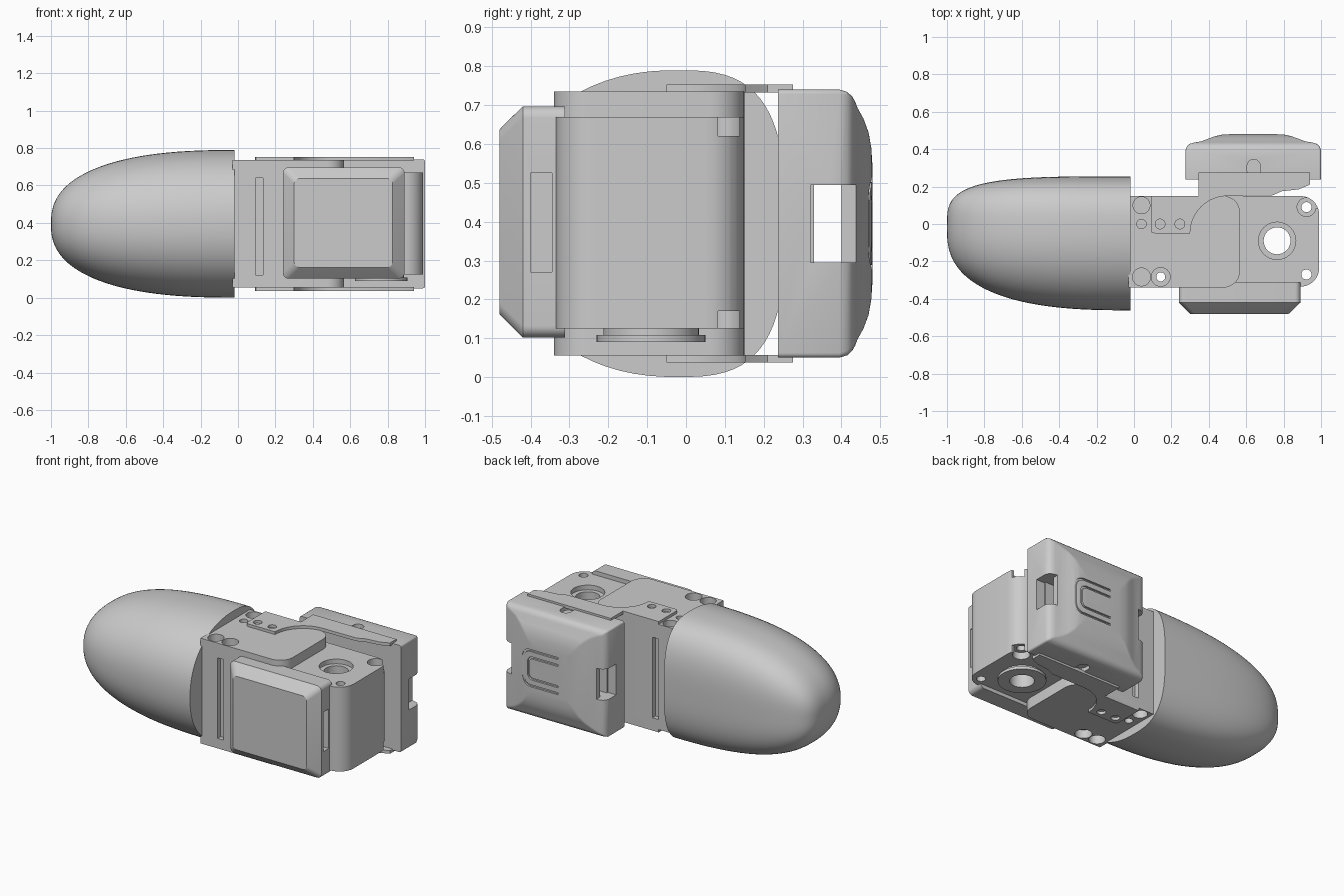
import bpy, bmesh
from math import sin, cos, pi, radians

if "Cube" in bpy.data.objects:
    bpy.data.objects.remove(bpy.data.objects["Cube"])


def loft(name, rings):
    """Skin a list of closed rings and cap both ends."""
    bm = bmesh.new()
    rows = [[bm.verts.new(p) for p in r] for r in rings]
    n = len(rows[0])
    for a, b in zip(rows, rows[1:]):
        for i in range(n):
            j = (i + 1) % n
            bm.faces.new((a[i], a[j], b[j], b[i]))
    bm.faces.new(rows[0][::-1])
    bm.faces.new(rows[-1])
    bmesh.ops.recalc_face_normals(bm, faces=bm.faces[:])
    me = bpy.data.meshes.new(name)
    bm.to_mesh(me)
    bm.free()
    ob = bpy.data.objects.new(name, me)
    bpy.context.collection.objects.link(ob)
    return ob


def prism(name, pts, lo, hi, axis='z'):
    place = {'z': lambda p, h: (p[0], p[1], h),
             'y': lambda p, h: (p[0], h, p[1])}[axis]
    return loft(name, [[place(p, h) for p in pts] for h in (lo, hi)])


def rrect(x0, x1, y0, y1, r, seg=7):
    """Rounded rectangle; r may be a 4-tuple (right-top, left-top, left-bottom, right-bottom)."""
    rs = r if isinstance(r, tuple) else (r,) * 4
    pts = []
    for k, (cx, cy, sx, sy) in enumerate(((x1, y1, -1, -1), (x0, y1, 1, -1), (x0, y0, 1, 1), (x1, y0, -1, 1))):
        q = rs[k]
        if q == 0:
            pts.append((cx, cy))
            continue
        for i in range(seg + 1):
            t = (k + i / seg) * pi / 2
            pts.append((cx + sx * q + q * cos(t), cy + sy * q + q * sin(t)))
    return pts


def circle(x, y, r, n=32):
    return [(x + r * cos(2 * pi * i / n), y + r * sin(2 * pi * i / n)) for i in range(n)]


def cut(ob, cutter):
    m = ob.modifiers.new("cut", 'BOOLEAN')
    m.operation, m.solver, m.object = 'DIFFERENCE', 'EXACT', cutter
    bpy.context.view_layer.objects.active = ob
    bpy.ops.object.modifier_apply(modifier=m.name)
    bpy.data.objects.remove(cutter)


def bore(ob, x, y, r, lo, hi):
    cut(ob, prism("cutter", circle(x, y, r), lo, hi))


def box_cut(ob, x0, x1, y0, y1, z0, z1):
    cut(ob, prism("cutter", rrect(x0, x1, y0, y1, 0), z0, z1))


MID = 0.395   # height of the mirror plane


def both_ends(lo, hi):
    return (lo, hi), (2 * MID - hi, 2 * MID - lo)


# Finger pad: asymmetric superellipse sections shrinking to the tip
def section(u, n=72):
    fall = lambda e: (1 - u ** e) ** (1 / e)
    a, b, c = 0.28 * fall(3.8), 0.437 * fall(2.6), 0.395 * fall(2.45)
    ring = []
    for i in range(n):
        t = 2 * pi * (i + 0.5) / n
        ct, st = cos(t), sin(t)
        e = 2 / 3 if ct > 0 else 2 / 2.2
        y = (a if ct > 0 else -b) * abs(ct) ** e
        z = c * abs(st) ** e * (1 if st > 0 else -1)
        ring.append((-0.02 - 0.98 * u, -0.025 + y, MID + z))
    return ring


N = 36
loft("finger_pad", [section(min(1 - (1 - k / N) ** 2.5, 1 - 1e-6)) for k in range(N + 1)])

# Servo gear case, with screw holes and side grooves
case = prism("gear_case", rrect(-0.03, 0.567, -0.34, 0.15, (0.09, 0, 0, 0.09)), 0.055, 0.735)
for lo, hi in both_ends(0.68, 0.8):
    for x, y, r in ((0.04, 0.1, 0.045), (0.04, -0.283, 0.048), (0.143, -0.283, 0.05), (0.04, 0, 0.025)):
        bore(case, x, y, r, lo, hi)
bore(case, 0.143, -0.283, 0.024, -0.1, 0.9)
for y0, y1 in ((-0.4, -0.31), (0.12, 0.2)):
    box_cut(case, 0.093, 0.135, y0, y1, 0.12, 0.64)

# Servo motor end, lower than the gear case, with axle and corner holes
motor = prism("motor_end", rrect(0.4, 0.99, -0.335, 0.15, (0.1, 0, 0, 0.1)), 0.125, 0.67)
bore(motor, 0.765, -0.09, 0.072, 0, 0.8)
bore(motor, 0.765, -0.09, 0.1, 0.64, 0.8)
for y in (0.09, -0.27):
    bore(motor, 0.922, y, 0.027, 0, 0.8)
for lo, hi in both_ends(0.62, 0.8):
    bore(motor, 0.922, 0.09, 0.05, lo, hi)
    box_cut(motor, 0.93, 1.05, 0.082, 0.132, lo, hi)

# Output horn rings under the axle
for name, r, lo, hi in (("horn_hub", 0.123, 0.106, 0.13), ("horn_disc", 0.14, 0.09, 0.108)):
    horn = prism(name, circle(0.765, -0.09, r, 48), lo, hi)
    bore(horn, 0.765, -0.09, 0.072, 0, 0.3)

# Bracket plates on top and bottom
arc = [(0.5 - 0.2 * cos(t * pi / 20), -0.05 + 0.2 * sin(t * pi / 20)) for t in range(11)]
outline = [(0.09, 0.15), (0.09, -0.03), (0.095, -0.045), (0.11, -0.05)] + arc + [
    (0.74, 0.153), (0.79, 0.175), (0.88, 0.185), (0.94, 0.21), (0.94, 0.275), (0.345, 0.275), (0.345, 0.15)]
for name, (lo, hi) in zip(("bracket_top", "bracket_bottom"), both_ends(0.733, 0.753)):
    plate = prism(name, outline, lo, hi)
    for x in (0.14, 0.245):
        bore(plate, x, 0, 0.026, lo - 0.05, hi + 0.05)

# Rear block: full sections, then stepped in towards its raised back panel
steps = [(0.237, 0, 0), (0.395, 0, 0), (0.415, 0.008, 0.006), (0.428, 0.022, 0.018), (0.435, 0.045, 0.03),
         (0.442, 0.085, 0.048), (0.457, 0.125, 0.075), (0.47, 0.16, 0.11), (0.477, 0.19, 0.15), (0.48, 0.235, 0.195)]
rear = loft("rear_block", [[(x, y, z) for x, z in rrect(0.275 + dx, 1 - dx, 0.05 + dz, 0.74 - dz, 0.012, 4)]
                           for y, dx, dz in steps])
box_cut(rear, 0.2, 1.1, 0.33, 0.4, 0.295, 0.495)
for x0, x1 in ((0.2, 0.335), (0.94, 1.1)):
    box_cut(rear, x0, x1, 0.32, 0.447, 0.295, 0.495)
for lo, hi in both_ends(0.715, 0.8):
    cut(rear, prism("cutter", rrect(0.605, 0.675, 0.25, 0.345, 0.034), lo, hi))


# Curved grooves on the back panel
def u_ribbon(x0, x1, h, r, w):
    side = lambda d: [p for p in rrect(x0 - 0.2, x1 - d, MID - h + d, MID + h - d, r - d) if p[0] > x0]
    out = lambda d: sorted([p for p in side(d)], key=lambda p: p[1])
    a = [(x0, MID - h)] + out(0) + [(x0, MID + h)]
    b = [(x0, MID - h + w)] + out(w) + [(x0, MID + h - w)]
    return a + b[::-1]


for x1, h, r in ((0.84, 0.12, 0.06), (0.80, 0.075, 0.04)):
    cut(rear, prism("cutter", u_ribbon(0.58, x1, h, r, 0.013), 0.468, 0.52, 'y'))

# Front pad with chamfered rim and a side notch
pad = loft("front_pad", [[(x, y, z) for x, z in rrect(0.24 + d, 0.89 - d * 1.05, 0.102 + d, 0.697 - d, 0.03)]
                         for y, d in ((-0.312, 0), (-0.42, 0), (-0.473, 0.052), (-0.48, 0.06))])
box_cut(pad, 0.845, 0.95, -0.4, -0.345, 0.27, 0.525)

# Shading
for ob in bpy.context.scene.objects:
    bpy.ops.object.select_all(action='DESELECT')
    ob.select_set(True)
    bpy.context.view_layer.objects.active = ob
    bpy.ops.object.shade_smooth_by_angle(angle=radians(28))
